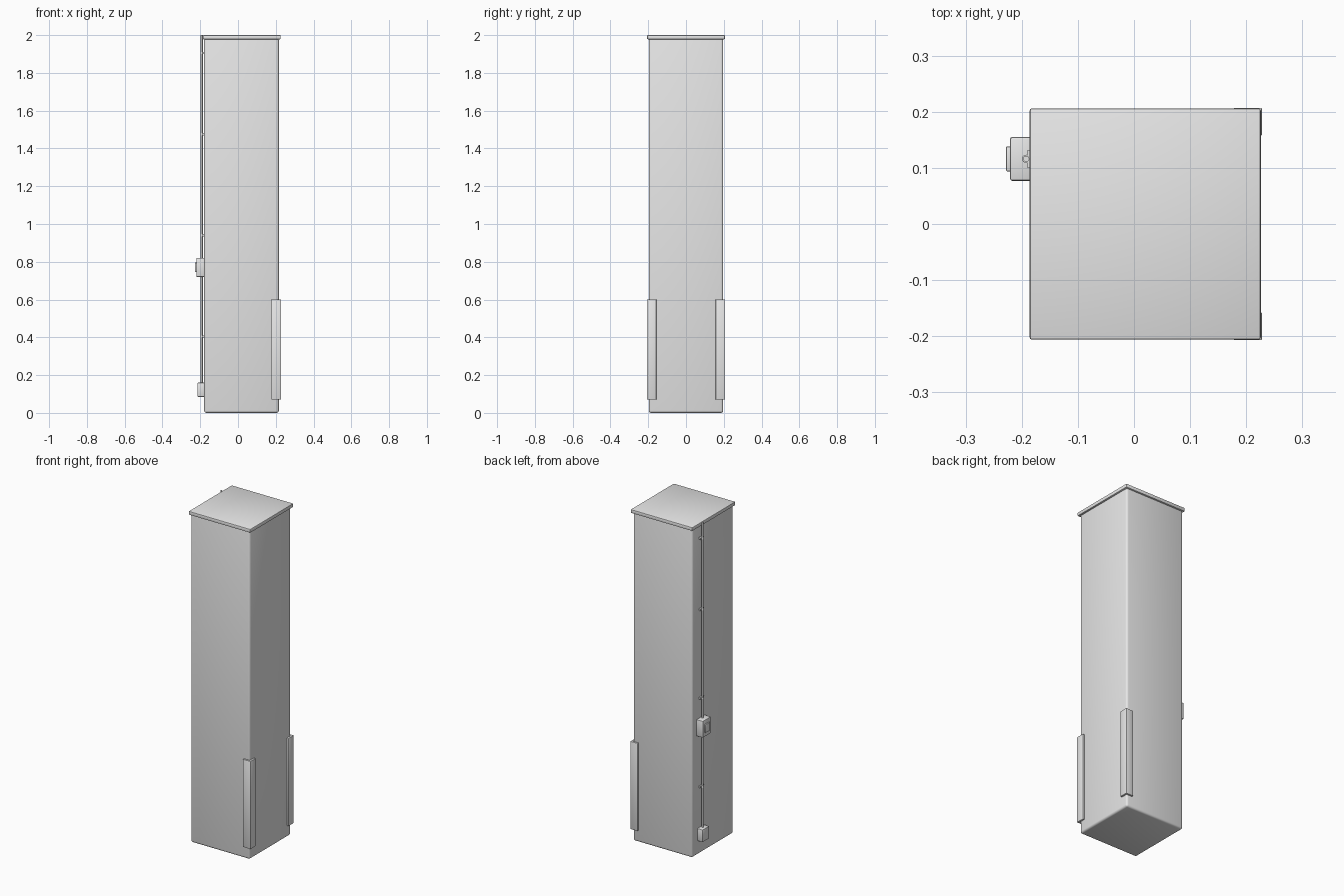
import bpy
import bmesh
from mathutils import Matrix, Vector

cube = bpy.data.objects.get("Cube")
if cube:
    bpy.data.objects.remove(cube, do_unlink=True)

GREY = (0.8, 0.8, 0.8, 1.0)
grey = bpy.data.materials.new("light_grey")
grey.use_nodes = True
grey.diffuse_color = GREY
grey.node_tree.nodes["Principled BSDF"].inputs["Base Color"].default_value = GREY


def finish(name, bm, bevel=0.0, segments=2, smooth=True):
    """Turn a bmesh into a named grey object with rounded edges."""
    bmesh.ops.recalc_face_normals(bm, faces=bm.faces)
    mesh = bpy.data.meshes.new(name)
    bm.to_mesh(mesh)
    bm.free()
    mesh.materials.append(grey)
    obj = bpy.data.objects.new(name, mesh)
    bpy.context.collection.objects.link(obj)
    bpy.ops.object.select_all(action="DESELECT")
    obj.select_set(True)
    bpy.context.view_layer.objects.active = obj
    if bevel:
        mod = obj.modifiers.new("Rounded edges", "BEVEL")
        mod.width = bevel
        mod.segments = segments
        bpy.ops.object.modifier_apply(modifier=mod.name)
    if smooth:
        bpy.ops.object.shade_smooth_by_angle()
    return obj


def box(name, x, y, z, bevel=0.0, segments=2):
    """Box spanning the given (low, high) ranges."""
    bm = bmesh.new()
    size = [r[1] - r[0] for r in (x, y, z)]
    mid = Vector([(r[0] + r[1]) / 2 for r in (x, y, z)])
    bmesh.ops.create_cube(bm, size=1, matrix=Matrix.Translation(mid) @ Matrix.Diagonal((*size, 1)))
    return finish(name, bm, bevel, segments)


def rod(name, x, y, z, radius):
    """Upright cylinder between two heights."""
    bm = bmesh.new()
    bmesh.ops.create_cone(bm, cap_ends=True, segments=16, radius1=radius, radius2=radius,
                          depth=z[1] - z[0],
                          matrix=Matrix.Translation((x, y, (z[0] + z[1]) / 2)))
    return finish(name, bm)


# Square column and its overhanging cap
WALL = -0.179
FACE = 0.216
HALF = 0.197
box("column", (WALL, FACE), (-HALF, HALF), (0, 1.985), 0.012, 3)
box("cap", (-0.186, 0.226), (-0.206, 0.206), (1.978, 2.0), 0.004)

# Angled guards wrapping the two corners on the left side
OUT_X, OUT_Y, LEG, THICK = 0.228, 0.207, 0.05, 0.012
for side, label in ((-1, "front"), (1, "back")):
    profile = [(OUT_X, OUT_Y), (OUT_X - LEG, OUT_Y), (OUT_X - LEG, OUT_Y - THICK),
               (OUT_X - THICK, OUT_Y - THICK), (OUT_X - THICK, OUT_Y - LEG), (OUT_X, OUT_Y - LEG)]
    bm = bmesh.new()
    face = bm.faces.new([bm.verts.new((x, y * side, 0.07)) for x, y in profile])
    lifted = bmesh.ops.extrude_face_region(bm, geom=[face])["geom"]
    bmesh.ops.translate(bm, vec=(0, 0, 0.53),
                        verts=[v for v in lifted if isinstance(v, bmesh.types.BMVert)])
    finish(f"{label}_corner_guard", bm, 0.002)

# Cable conduit and its clips
CABLE_X, CABLE_Y = -0.192, 0.116
rod("conduit", CABLE_X, CABLE_Y, (0.12, 2.0), 0.0055)
for i, height in enumerate((0.405, 0.94, 1.475, 1.905), 1):
    span = (height - 0.006, height + 0.006)
    rod(f"conduit_clip_{i}", CABLE_X, CABLE_Y, span, 0.0075)
    box(f"clip_foot_{i}", (-0.19, WALL + 0.002), (CABLE_Y - 0.016, CABLE_Y + 0.016), span)

# Switch box with a raised rocker, and the socket box below
box("switch_box", (-0.221, WALL + 0.002), (0.077, 0.155), (0.72, 0.82), 0.004)
box("switch_rocker", (-0.228, -0.219), (0.094, 0.138), (0.745, 0.795), 0.002)
box("socket_box", (-0.215, WALL + 0.002), (0.084, 0.148), (0.085, 0.16), 0.004)
